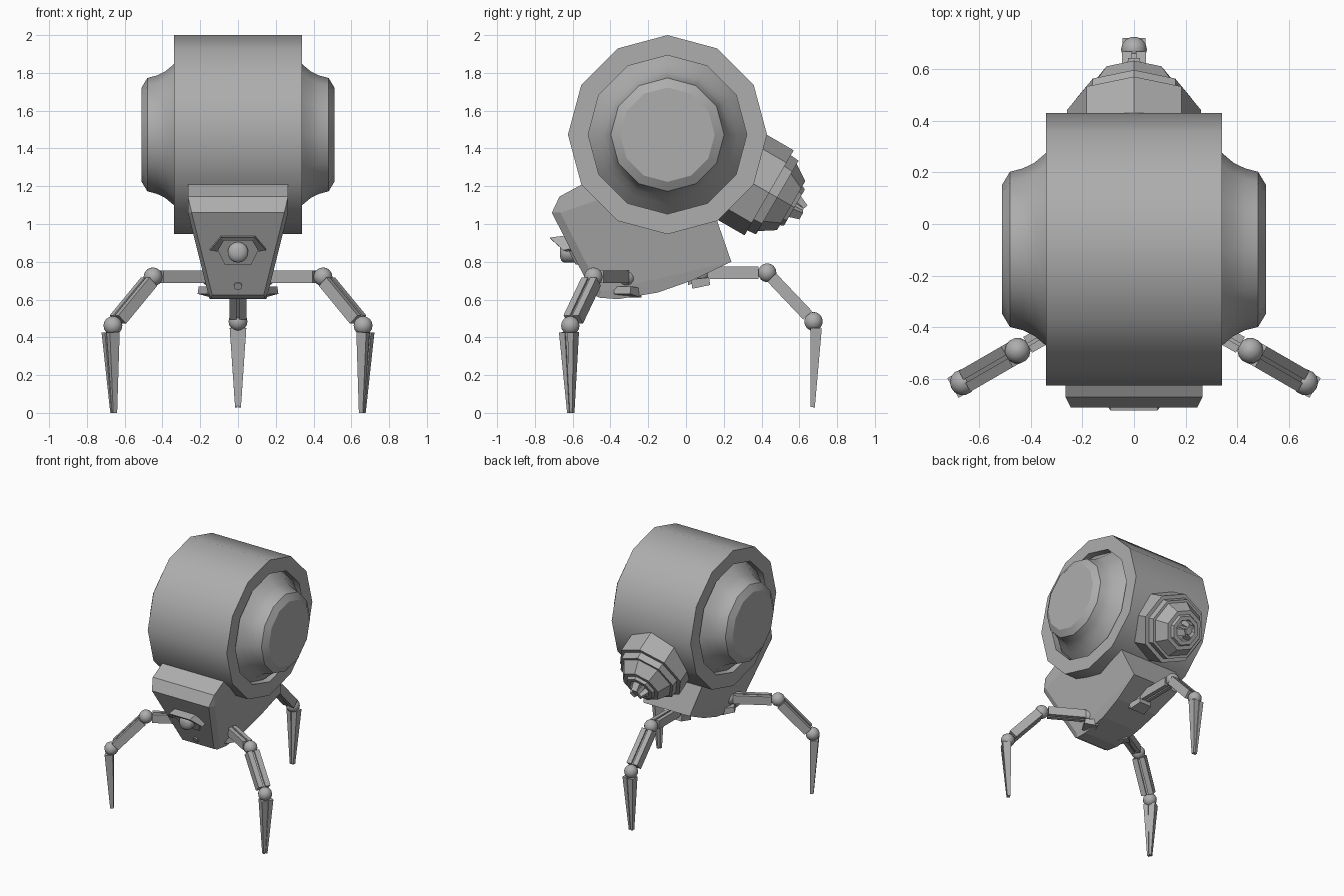
import bpy, bmesh, math
from mathutils import Vector

if "Cube" in bpy.data.objects:
    bpy.data.objects.remove(bpy.data.objects["Cube"])

grey = bpy.data.materials.new("dark_grey")
grey.diffuse_color = (.42, .42, .42, 1)
grey.use_nodes = True
grey.node_tree.nodes["Principled BSDF"].inputs["Base Color"].default_value = grey.diffuse_color


def make(name, verts, faces, smooth=None):
    me = bpy.data.meshes.new(name)
    bm = bmesh.new()
    vs = [bm.verts.new(v) for v in verts]
    for f in faces:
        bm.faces.new([vs[i] for i in f])
    bmesh.ops.remove_doubles(bm, verts=bm.verts, dist=1e-5)
    bmesh.ops.recalc_face_normals(bm, faces=bm.faces)
    bm.to_mesh(me)
    bm.free()
    me.materials.append(grey)
    ob = bpy.data.objects.new(name, me)
    bpy.context.collection.objects.link(ob)
    if smooth:
        bpy.ops.object.select_all(action='DESELECT')
        ob.select_set(True)
        bpy.context.view_layer.objects.active = ob
        bpy.ops.object.shade_smooth_by_angle(angle=math.radians(smooth))
    return ob


def lathe(name, profile, n, origin, axis, up, smooth=None):
    """Revolve (distance along axis, radius) points with n sides, capping both ends."""
    o, a, u = Vector(origin), Vector(axis).normalized(), Vector(up).normalized()
    w = a.cross(u)
    verts = []
    for s, r in profile:
        for i in range(n):
            t = 2 * math.pi * i / n
            verts.append(o + a * s + (u * math.cos(t) + w * math.sin(t)) * r)
    faces = [[k * n + i, k * n + (i + 1) % n, (k + 1) * n + (i + 1) % n, (k + 1) * n + i]
             for k in range(len(profile) - 1) for i in range(n)]
    faces += [list(range(n)), list(range((len(profile) - 1) * n, len(profile) * n))]
    return make(name, verts, faces, smooth)


BOX = [[0, 1, 2, 3], [4, 5, 6, 7], [0, 1, 5, 4], [1, 2, 6, 5], [2, 3, 7, 6], [3, 0, 4, 7]]


def beam(name, p, q, side, w, h, w2=None, h2=None):
    """Box from p to q, width along side, optionally tapering."""
    p, q, side = Vector(p), Vector(q), Vector(side).normalized()
    up = side.cross(q - p).normalized()
    w2, h2 = w2 or w, h2 or h
    verts = [c + side * a * ww / 2 + up * b * hh / 2
             for c, ww, hh in ((p, w, h), (q, w2, h2))
             for a, b in ((-1, -1), (1, -1), (1, 1), (-1, 1))]
    return make(name, verts, BOX)


def ball(name, c, r):
    prof = [(-r * math.cos(math.pi * k / 8), max(r * math.sin(math.pi * k / 8), .002)) for k in range(9)]
    return lathe(name, prof, 14, c, (0, 0, 1), (1, 0, 0), 40)


# twelve-sided drum with recessed, bulging end caps
half = [(.51, .25), (.48, .3), (.43, .313), (.385, .335), (.34, .373), (.285, .42), (.34, .42), (.34, .527)]
prof = [(-x, r) for x, r in half] + [(x, r) for x, r in reversed(half)]
lathe("drum_tank", prof, 12, (0, -.098, 1.473), (1, 0, 0), (0, 0, 1), 31)

# wedge-shaped lower body, narrowing downwards, with chamfered front edges
outline = [(-.55, 1.21), (-.67, 1.145), (-.71, 1.06), (-.49, .625), (-.46, .61), (-.36, .602),
           (-.15, .637), (.03, .70), (.24, .80), (.15, 1.06), (-.1, 1.25)]


def half_width(z):
    return .265 if z > 1.06 else .15 + (z - .6) * .25


inset = {2: .02, 3: .02, 4: .01}
verts = []
for s in (-1, 1):
    # front face corners are pulled in, and a second row sits behind the chamfer
    for i, (y, z) in enumerate(outline):
        verts.append((s * (half_width(z) - inset.get(i, 0)), y, z))
    for y, z in ((-.665, 1.06), (-.45, .64)):
        verts.append((s * half_width(z), y, z))
n, m = len(outline), len(outline) + 2
faces = [[i, (i + 1) % n, m + (i + 1) % n, m + i] for i in range(n)]
for o in (0, m):
    faces += [[o + 1, o + 2, o + n], [o + 2, o + 3, o + n + 1, o + n], [o + 3, o + 4, o + n + 1],
              [o, o + 1, o + n, o + 10], [o + n, o + n + 1, o + 8, o + 9, o + 10],
              [o + n + 1, o + 4, o + 5, o + 6, o + 7, o + 8]]
make("lower_body", verts, faces)

# eye with socket and bent visor
lathe("eye_barrel", [(0, .055), (.06, .055), (.075, .045), (.083, .02)], 14,
      (0, -.585, .85), (0, -1, 0), (0, 0, 1), 40)
socket = [(-.11, .865), (-.075, .92), (.075, .92), (.11, .865), (.07, .785), (-.07, .785)]


def face_y(z):
    return -.71 + (1.06 - z) * .5


verts = [(x, face_y(z) - .012, z) for x, z in socket] + [(x, face_y(z) + .02, z) for x, z in socket]
make("eye_socket", verts, [list(range(6)), list(range(6, 12))] +
     [[i, (i + 1) % 6, 6 + (i + 1) % 6, 6 + i] for i in range(6)])
visor_out = [(-.147, .873), (-.09, .94), (.09, .94), (.147, .873)]
visor_in = [(-.11, .86), (-.075, .918), (.075, .918), (.11, .86)]
front_y = [-.65, -.722, -.722, -.65]
verts = [(x, fy, z - .012) for (x, z), fy in zip(visor_out, front_y)]
verts += [(x, fy + .015, z - .006) for (x, z), fy in zip(visor_in, front_y)]
verts += [(x, face_y(z) + .02, z) for x, z in visor_out]
verts += [(x, face_y(z) + .02, z) for x, z in visor_in]
faces = [[0, 4, 12, 8], [3, 7, 15, 11]]
for i in range(3):
    faces += [[i, i + 1, i + 5, i + 4], [8 + i, 9 + i, 13 + i, 12 + i],
              [i, i + 1, i + 9, i + 8], [4 + i, 5 + i, 13 + i, 12 + i]]
make("eye_visor", verts, faces)
lathe("front_port", [(0, .022), (.025, .022)], 10, (0, face_y(.68) + .02, .68), (0, -.89, -.45), (1, 0, 0))

# stepped octagonal nozzle on the back, with three lugs round a core
C, A, U = Vector((0, .44, 1.165)), Vector((0, .866, -.5)), Vector((0, .5, .866))
lathe("rear_nozzle", [(-.25, .26), (0, .26), (0, .23), (.05, .225), (.05, .205), (.135, .15),
                      (.135, .12), (.155, .11), (.155, .08), (.11, .07)], 8, C, A, U)
lathe("nozzle_core", [(.1, .035), (.2, .028)], 8, C, A, U)
for k in range(3):
    t = math.radians(90 + 120 * k)
    d = Vector((1, 0, 0)) * math.cos(t) + U * math.sin(t)
    beam("nozzle_lug", C + A * .12 + d * .06, C + A * .205 + d * .032, A.cross(d), .06, .045, .045, .025)


# jointed legs: split rails, ball joints and tapered feet
def leg(name, hip, angle, foot_z, lift=0):
    d = Vector((math.cos(angle), math.sin(angle), 0))
    t = Vector((-d.y, d.x, 0))
    hip = Vector(hip)
    z = Vector((0, 0, 1))
    knee = hip + d * .35
    ankle = knee + d * .245 - z * .258
    toe = ankle - d * .005
    toe.z = foot_z
    for label, c in (("hip", hip), ("knee", knee), ("ankle", ankle)):
        ball(f"{name}_{label}_joint", c, .05)
    for label, p, q, w, h in (("upper", hip, knee, .07, .065), ("middle", knee, ankle, .092, .064)):
        v = (q - p).normalized()
        a, b = p + v * .035, q - v * .045
        beam(f"{name}_{label}_core", a, b, t, w * .5, h * .65)
        for s in (-1, 1):
            o = t * s * w * .29
            beam(f"{name}_{label}_rail", a + o, b + o, t, w * .42, h)
    top = ankle + d * .014 - z * .035
    beam(f"{name}_foot_core", top, toe + z * .01, t, .04, .045, .012, .014)
    for s in (-1, 1):
        beam(f"{name}_foot_blade", top + t * s * .026, toe + t * s * .009, t, .036, .06, .013, .024)
    # hip bracket on the body
    base = hip + z * lift
    beam(f"{name}_bracket_base", base - d * .05 - z * .085, base + d * .045 - z * .07, t, .13, .05, .10, .04)
    beam(f"{name}_bracket_back", hip - d * .07, hip - d * .02, t, .12, .13, .09, .10)


leg("right_front_leg", (.147, -.315, .72), math.radians(-30), 0)
leg("left_front_leg", (-.147, -.315, .72), math.radians(210), 0)
leg("back_leg", (0, .08, .742), math.radians(90), .03, .025)
